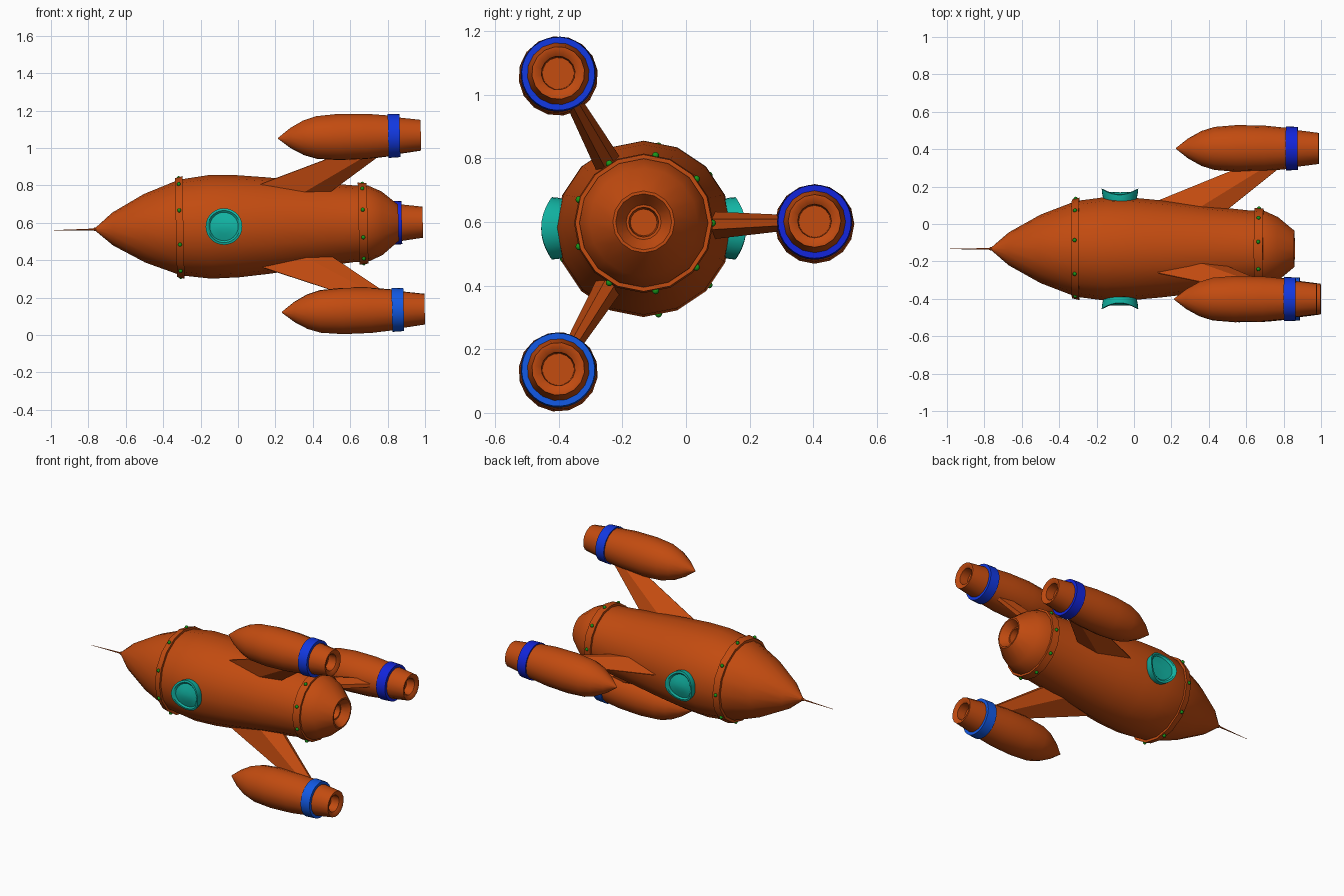
import bpy, bmesh
from math import sin, cos, pi, radians
from mathutils import Matrix, Vector

if "Cube" in bpy.data.objects:
    bpy.data.objects.remove(bpy.data.objects["Cube"])

# Ship frame: long axis is x, slightly pitched
SHIP = Matrix.Translation((0, -0.133, 0.5815)) @ Matrix.Rotation(-0.022, 4, 'Y')


def material(name, rgb):
    m = bpy.data.materials.new(name)
    m.diffuse_color = (*rgb, 1)
    m.use_nodes = True
    m.node_tree.nodes["Principled BSDF"].inputs["Base Color"].default_value = m.diffuse_color
    return m


RUST = material("rust", (0.54, 0.07, 0.005))
TEAL = material("teal", (0.006, 0.46, 0.37))
GREEN = material("green", (0.01, 0.30, 0.01))
BLUES = [material("blue_%d" % i, c) for i, c in enumerate(
    [(0.006, 0.018, 0.70), (0.006, 0.04, 0.75), (0.006, 0.10, 0.78)])]


def add(name, bm, mat, local=Matrix(), smooth=35):
    bmesh.ops.recalc_face_normals(bm, faces=bm.faces)
    me = bpy.data.meshes.new(name)
    bm.to_mesh(me)
    bm.free()
    me.materials.append(mat)
    ob = bpy.data.objects.new(name, me)
    ob.matrix_world = SHIP @ local
    bpy.context.collection.objects.link(ob)
    if smooth:
        bpy.ops.object.select_all(action='DESELECT')
        ob.select_set(True)
        bpy.context.view_layer.objects.active = ob
        bpy.ops.object.shade_smooth_by_angle(angle=radians(smooth))
    return ob


def lathe(name, profile, mat, local=Matrix(), sides=16, closed=False):
    """Revolve (x, radius) points around the x axis."""
    bm = bmesh.new()
    rings = [[bm.verts.new((x, r * cos(2 * pi * i / sides), r * sin(2 * pi * i / sides)))
              for i in range(sides)] for x, r in profile]
    pairs = list(zip(rings, rings[1:]))
    if closed:
        pairs.append((rings[-1], rings[0]))
    else:
        bm.faces.new(rings[0])
        bm.faces.new(rings[-1])
    for a, b in pairs:
        for i in range(sides):
            j = (i + 1) % sides
            bm.faces.new((a[i], a[j], b[j], b[i]))
    return add(name, bm, mat, local)


# Hull with recessed main nozzle
lathe("hull", [(-0.765, 0.006), (-0.67, 0.088), (-0.5, 0.183), (-0.31, 0.256), (-0.15, 0.277),
               (0.0, 0.273), (0.16, 0.258), (0.4, 0.229), (0.62, 0.205), (0.70, 0.202),
               (0.77, 0.170), (0.858, 0.097), (0.858, 0.088), (0.81, 0.055), (0.81, 0.047),
               (0.77, 0.042)], RUST)

# Nose antenna
lathe("antenna_base", [(-0.775, 0.004), (-0.768, 0.010), (-0.758, 0.010), (-0.75, 0.004)], RUST, sides=10)
lathe("antenna", [(-0.985, 0.001), (-0.86, 0.003), (-0.76, 0.005)], RUST, sides=8)

# Hull bands and their rivets
for name, x0, x1, r0, r1 in (("front", -0.332, -0.292, 0.264, 0.274),
                             ("rear", 0.645, 0.693, 0.219, 0.215)):
    lathe(name + "_band", [(x0, r0 - 0.03), (x0, r0), (x1, r1), (x1, r1 - 0.03)], RUST, closed=True)
    bm = bmesh.new()
    for k in range(9):
        a = 2 * pi * k / 9
        r = (r0 + r1) / 2 - 0.001
        pos = Matrix.Translation(((x0 + x1) / 2, r * cos(a), r * sin(a)))
        bmesh.ops.create_uvsphere(bm, u_segments=10, v_segments=6, radius=0.011, matrix=pos)
    add(name + "_rivets", bm, GREEN)

# Portholes: round frames and panes bent to the hull curve
for side, name in ((-1, "front_porthole"), (1, "back_porthole")):
    bm = bmesh.new()
    n, rings = 28, []
    for rad, h in ((0.085, 0.245), (0.096, 0.30), (0.098, 0.322), (0.086, 0.318), (0.076, 0.305),
                   (0.04, 0.303), (0.012, 0.303)):
        ring = []
        for i in range(n):
            x, z = rad * cos(2 * pi * i / n), rad * sin(2 * pi * i / n)
            ring.append(bm.verts.new((x - 0.075, side * (h - 3.5 * z * z), z)))
        rings.append(ring)
    for a, b in zip(rings, rings[1:]):
        for i in range(n):
            j = (i + 1) % n
            bm.faces.new((a[i], a[j], b[j], b[i]))
    bm.faces.new(rings[-1])
    add(name, bm, TEAL)

# Three boosters on fins, every 120 degrees
BOOSTER = [(0.225, 0.003), (0.29, 0.054), (0.36, 0.093), (0.43, 0.115), (0.55, 0.125),
           (0.70, 0.122), (0.84, 0.108), (0.872, 0.106), (0.872, 0.098), (0.988, 0.083),
           (0.988, 0.072), (0.975, 0.053), (0.92, 0.050), (0.92, 0.01)]
for k, name in enumerate(("back", "upper", "lower")):
    turn = Matrix.Rotation(2 * pi * k / 3, 4, 'X')
    place = turn @ Matrix.Translation((0, 0.537, 0))
    lathe(name + "_booster", BOOSTER, RUST, place)
    lathe(name + "_booster_band", [(0.813, 0.095), (0.813, 0.118), (0.876, 0.115), (0.876, 0.092)],
          BLUES[k], place, sides=32, closed=True)

    # Fin: tapered section, thickest past mid chord, swept back to the booster
    bm = bmesh.new()
    ends = []
    for (xl, yl), (xt, yt), scale in (((0.09, 0.243), (0.45, 0.17), 1.0),
                                      ((0.59, 0.446), (0.80, 0.45), 0.55)):
        half = []
        for t, thick in ((0, 0.003), (0.62, 0.045), (1, 0.018)):
            half.append(Vector((xl + (xt - xl) * t, yl + (yt - yl) * t, thick * scale)))
        loop = half + [Vector((p.x, p.y, -p.z)) for p in reversed(half)]
        ends.append([bm.verts.new(p) for p in loop])
    for i in range(6):
        j = (i + 1) % 6
        bm.faces.new((ends[0][i], ends[0][j], ends[1][j], ends[1][i]))
    for e in ends:
        bm.faces.new(e)
    add(name + "_fin", bm, RUST, turn, smooth=0)
